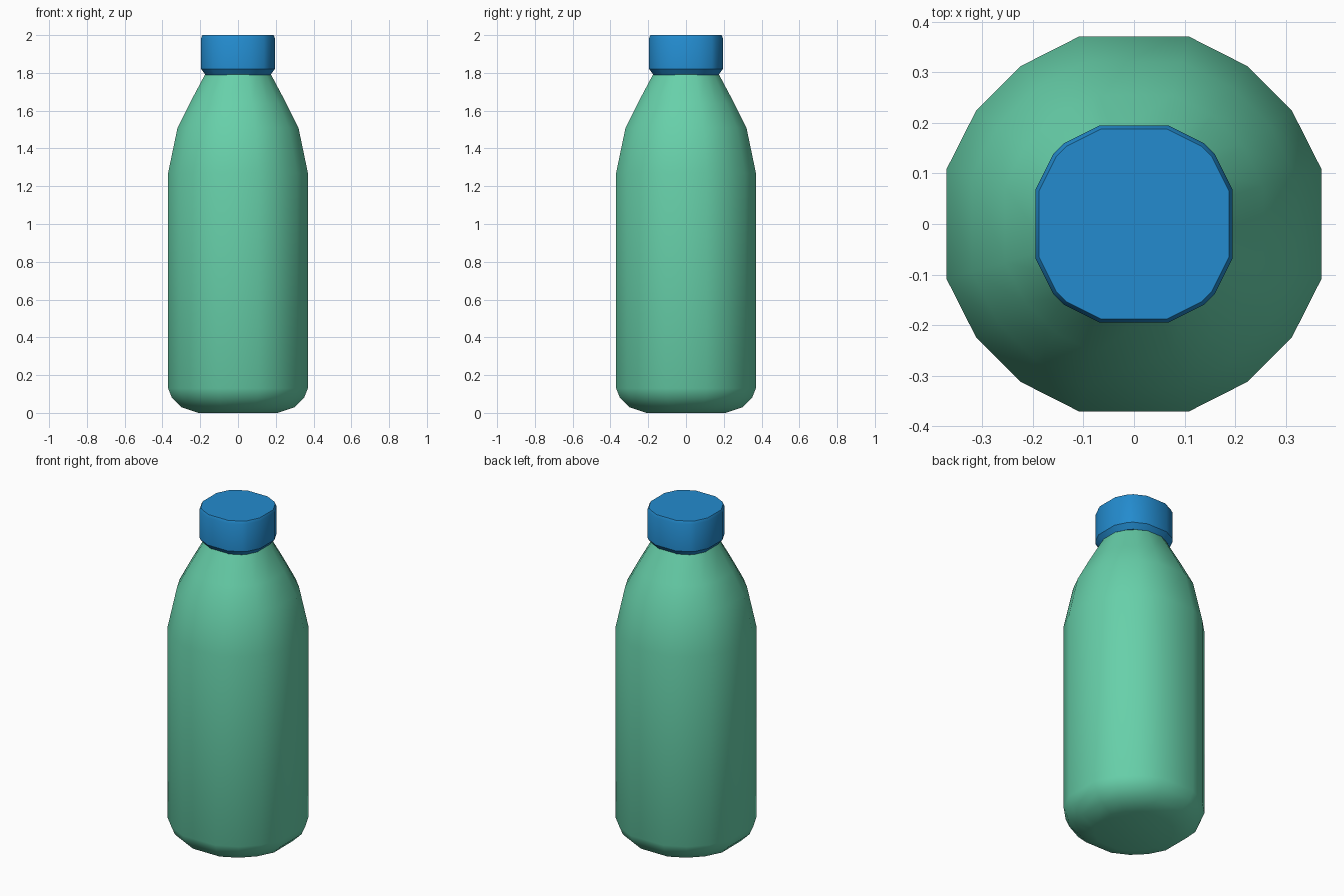
import bpy, bmesh, math

if "Cube" in bpy.data.objects:
    bpy.data.objects.remove(bpy.data.objects["Cube"], do_unlink=True)


def material(name, rgb):
    m = bpy.data.materials.new(name)
    m.use_nodes = True
    m.diffuse_color = (*rgb, 1)
    bsdf = m.node_tree.nodes["Principled BSDF"]
    bsdf.inputs["Base Color"].default_value = (*rgb, 1)
    bsdf.inputs["Roughness"].default_value = 0.6
    return m


def lathe(name, profile, corners, mat, angle):
    """Stack rings of a faceted outline; profile holds (half width, z)."""
    # Four quarter turns of the corner points make the full outline
    outline = []
    for q in range(4):
        c, s = round(math.cos(q * math.pi / 2)), round(math.sin(q * math.pi / 2))
        outline += [(x * c - y * s, x * s + y * c) for x, y in corners]
    n = len(outline)
    bm = bmesh.new()
    rings = [[bm.verts.new((x * r, y * r, z)) for x, y in outline] for r, z in profile]
    for low, high in zip(rings, rings[1:]):
        for i in range(n):
            j = (i + 1) % n
            bm.faces.new((low[i], low[j], high[j], high[i]))
    bm.faces.new(rings[0][::-1])
    bm.faces.new(rings[-1])
    me = bpy.data.meshes.new(name)
    bm.to_mesh(me)
    bm.free()
    me.materials.append(mat)
    ob = bpy.data.objects.new(name, me)
    bpy.context.collection.objects.link(ob)
    bpy.ops.object.select_all(action='DESELECT')
    ob.select_set(True)
    bpy.context.view_layer.objects.active = ob
    bpy.ops.object.shade_smooth_by_angle(angle=math.radians(angle))
    return ob


green = material("bottle green", (0.135, 0.63, 0.40))
blue = material("cap blue", (0.017, 0.26, 0.62))

# Bottle body: rounded base, straight wall, tapering shoulder
lathe("bottle_body",
      [(0.21, 0.0), (0.30, 0.03), (0.35, 0.08), (0.37, 0.13),
       (0.37, 1.27), (0.32, 1.51), (0.255, 1.64), (0.17, 1.80)],
      [(1, 0.295), (0.843, 0.605), (0.605, 0.843), (0.295, 1)], green, 50)

# Screw cap: chamfered lower edge and slim bevel around the flat top
lathe("bottle_cap",
      [(0.172, 1.79), (0.195, 1.82), (0.195, 1.985), (0.188, 2.0)],
      [(1, 0.345), (0.82, 0.705), (0.705, 0.82), (0.345, 1)], blue, 35)
